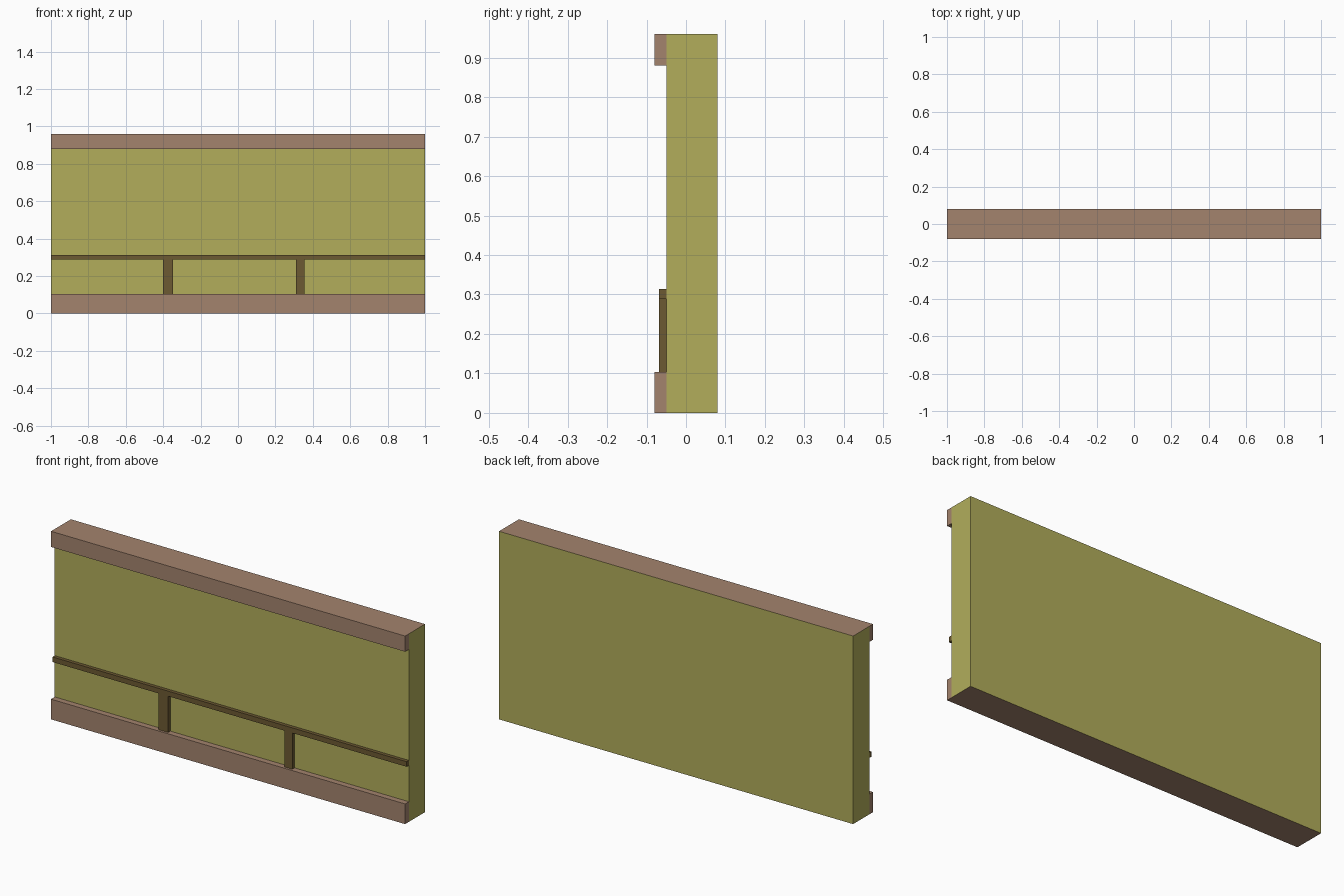
import bpy
import bmesh

cube = bpy.data.objects.get("Cube")
if cube:
    bpy.data.objects.remove(cube, do_unlink=True)


def make_material(name, rgb):
    mat = bpy.data.materials.new(name)
    mat.use_nodes = True
    mat.diffuse_color = (*rgb, 1)
    mat.node_tree.nodes["Principled BSDF"].inputs["Base Color"].default_value = (*rgb, 1)
    return mat


olive = make_material("olive plaster", (0.445, 0.42, 0.105))
tan = make_material("tan trim", (0.37, 0.23, 0.155))
brown = make_material("dark brown wood", (0.15, 0.1, 0.032))


def box(name, x, y, z, *materials):
    """Box spanning the given (min, max) ranges."""
    bm = bmesh.new()
    bmesh.ops.create_cube(bm, size=1)
    for v in bm.verts:
        v.co = [r[0] if c < 0 else r[1] for c, r in zip(v.co, (x, y, z))]
    bm.normal_update()
    mesh = bpy.data.meshes.new(name)
    for mat in materials:
        mesh.materials.append(mat)
    # A second material covers the top and bottom faces
    if len(materials) > 1:
        for face in bm.faces:
            face.material_index = int(abs(face.normal.z) > 0.5)
    bm.to_mesh(mesh)
    bm.free()
    obj = bpy.data.objects.new(name, mesh)
    bpy.context.collection.objects.link(obj)
    return obj


WIDTH = (-1, 1)
WALL_FRONT, BACK = -0.05, 0.08
HEIGHT = 0.96
TRIM = (-0.08, WALL_FRONT)
WOOD = (-0.068, WALL_FRONT)

# Wall slab with trim-coloured top and underside
box("wall_panel", WIDTH, (WALL_FRONT, BACK), (0, HEIGHT), olive, tan)

# Skirting and cornice along the front
box("skirting_board", WIDTH, TRIM, (0, 0.103), tan)
box("cornice", WIDTH, TRIM, (0.88, HEIGHT), tan)

# Wainscot rail and the two posts beneath it
box("chair_rail", WIDTH, WOOD, (0.288, 0.314), brown)
for name, left, right in (("right_post", -0.4, -0.347), ("left_post", 0.31, 0.355)):
    box(name, (left, right), WOOD, (0.103, 0.288), brown)
